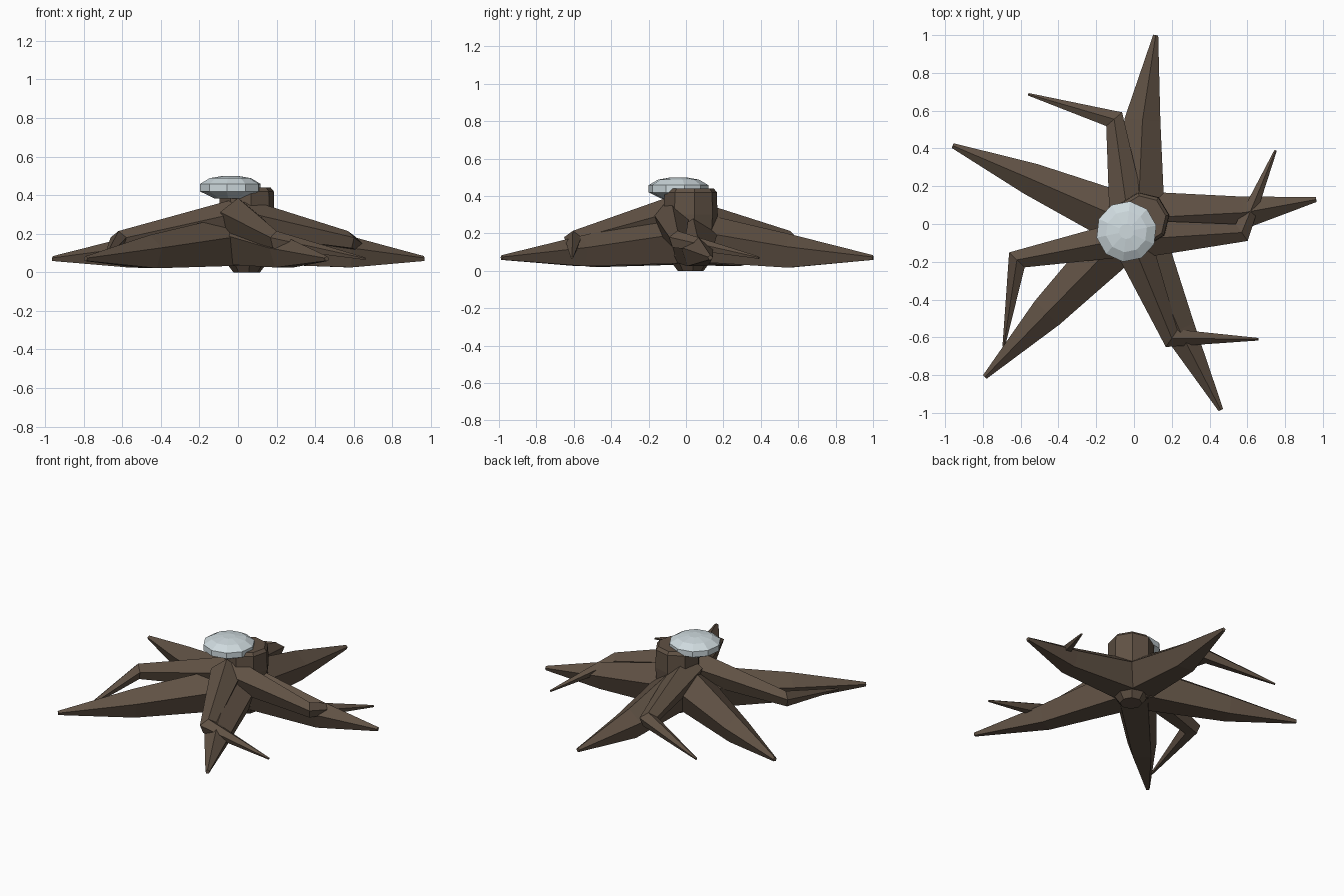
import bpy, bmesh, math
from mathutils import Vector

cube = bpy.data.objects.get("Cube")
if cube:
    bpy.data.objects.remove(cube, do_unlink=True)


def material(name, color):
    m = bpy.data.materials.new(name)
    m.use_nodes = True
    m.diffuse_color = color
    m.node_tree.nodes["Principled BSDF"].inputs["Base Color"].default_value = color
    return m


bark = material("brown_bark", (0.117, 0.083, 0.058, 1))
pale = material("pale_crystal", (0.62, 0.70, 0.73, 1))


def skin(name, rings, mat):
    """Bridge equal-sized rings of points and cap both ends."""
    bm = bmesh.new()
    loops = [[bm.verts.new(p) for p in ring] for ring in rings]
    for a, b in zip(loops, loops[1:]):
        for i in range(len(a)):
            j = (i + 1) % len(a)
            bm.faces.new((a[i], a[j], b[j], b[i]))
    bm.faces.new(loops[0])
    bm.faces.new(loops[-1])
    bmesh.ops.recalc_face_normals(bm, faces=bm.faces)
    mesh = bpy.data.meshes.new(name)
    bm.to_mesh(mesh)
    bm.free()
    mesh.materials.append(mat)
    obj = bpy.data.objects.new(name, mesh)
    bpy.context.collection.objects.link(obj)
    return obj


def root(name, path, radii, sides=5):
    """Tapering limb with a ridge on top, mitred at its bends."""
    pts = [Vector(p) for p in path]
    rings = []
    for i, (p, r) in enumerate(zip(pts, radii)):
        before = (p - pts[i - 1]) if i else (pts[1] - p)
        after = (pts[i + 1] - p) if i < len(pts) - 1 else before.copy()
        before.z = after.z = 0
        before, after = before.normalized(), after.normalized()
        along = (before + after).normalized()
        across = Vector((along.y, -along.x, 0)) / along.dot(after)
        ring = []
        for k in range(sides):
            a = math.pi / 2 + k * math.tau / sides
            ring.append(p + across * r * math.cos(a) + Vector((0, 0, r * math.sin(a))))
        rings.append(ring)
    return skin(name, rings, bark)


def lathe(name, center, profile, sides, mat, turn):
    rings = []
    for r, z in profile:
        angles = [turn + k * math.tau / sides for k in range(sides)]
        rings.append([(center[0] + r * math.cos(a), center[1] + r * math.sin(a), z)
                      for a in angles])
    return skin(name, rings, mat)


# Stump with a bevelled rim and a small heel on the ground
lathe("trunk", (0.045, 0.025),
      [(0.07, 0.0), (0.13, 0.08), (0.145, 0.3), (0.142, 0.42), (0.125, 0.44)],
      8, bark, 0.15)

# Five thick ground roots: start, middle, tip and middle radius
big_roots = {
    "back_root": ((0.02, 0, 0.175), (0.045, 0.55), (0.115, 1.0), 0.1),
    "left_root": ((0, 0.03, 0.17), (0.58, 0.06), (0.965, 0.13), 0.09),
    "front_left_root": ((0, 0, 0.165), (0.24, -0.56), (0.46, -0.985), 0.09),
    "front_right_root": ((0.04, 0.04, 0.16), (-0.46, -0.47), (-0.79, -0.81), 0.095),
    "right_root": ((0, 0, 0.165), (-0.55, 0.24), (-0.96, 0.415), 0.09),
}
for name, (start, mid, tip, girth) in big_roots.items():
    root(name, [start, (*mid, 0.098), (*tip, 0.07)], [0.152, girth, 0.014])

# Four thin roots that rise over the thick ones and bend sharply
thin_roots = {
    "back_thin_root": ((-0.03, 0.02), (-0.105, 0.555), (-0.56, 0.687)),
    "left_thin_root": ((0.03, -0.08), (0.57, -0.045), (0.75, 0.39)),
    "front_thin_root": ((0.0, -0.12), (0.20, -0.605), (0.66, -0.61)),
    "right_thin_root": ((0.0, -0.07), (-0.62, -0.19), (-0.69, -0.65)),
}
for name, (start, bend, tip) in thin_roots.items():
    root(name, [(*start, 0.28), (*bend, 0.165), (*tip, 0.07)], [0.105, 0.049, 0.007])

# Faceted crystal resting on the stump
lathe("crystal", (-0.04, -0.04),
      [(0.085, 0.383), (0.161, 0.42), (0.161, 0.458), (0.11, 0.488), (0.04, 0.5)],
      10, pale, 0.2)
